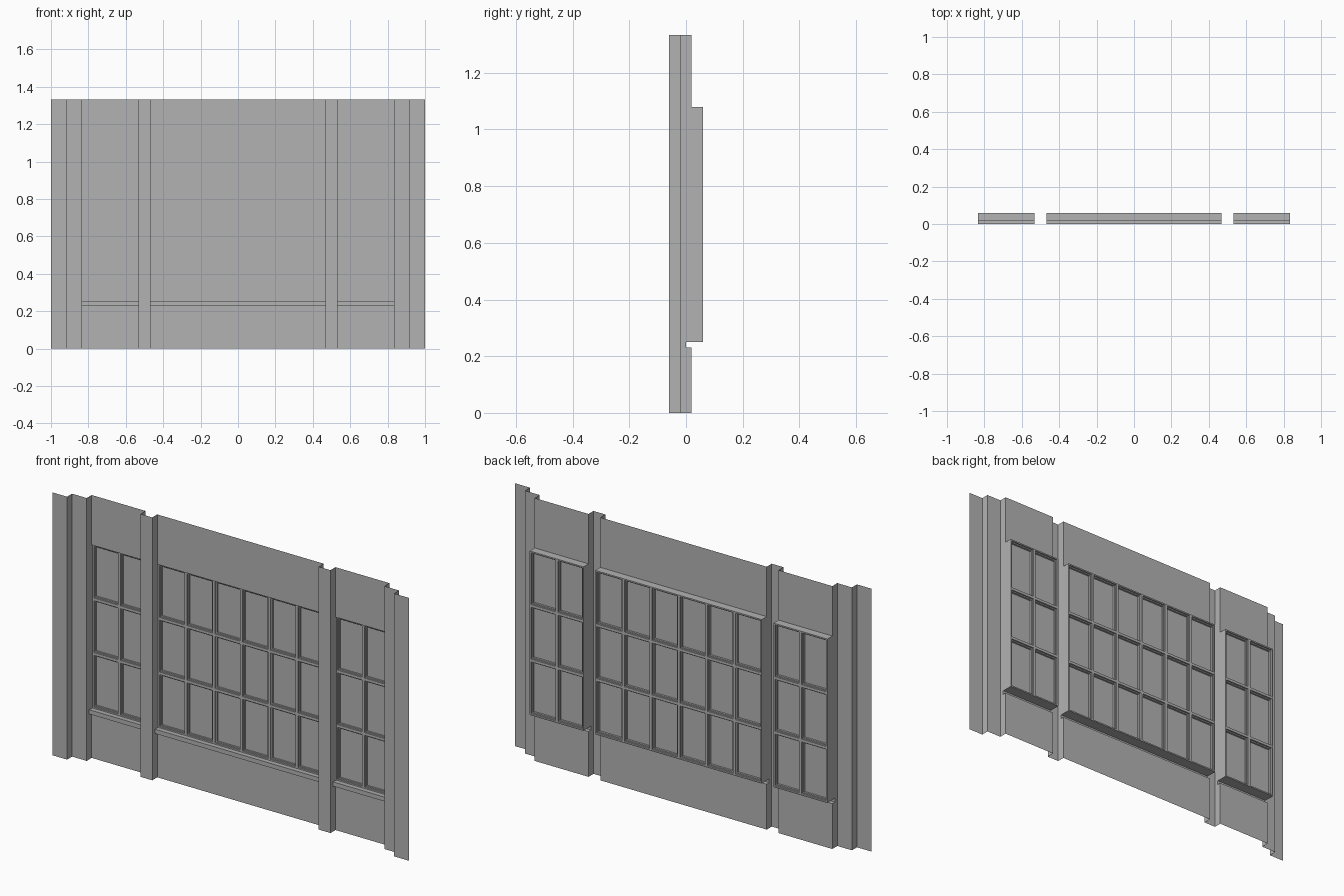
import bpy, bmesh
from mathutils import Vector

cube = bpy.data.objects.get("Cube")
if cube:
    bpy.data.objects.remove(cube, do_unlink=True)

grey = bpy.data.materials.new("plain_grey")
grey.use_nodes = True
grey.diffuse_color = (0.45, 0.45, 0.45, 1)
grey.node_tree.nodes["Principled BSDF"].inputs["Base Color"].default_value = grey.diffuse_color

HEIGHT = 1.333
WALL, STEP, FRONT, BACK = 0.02, -0.02, -0.06, 0.06   # depths in y
SILL_LOW, SILL_TOP, HEAD = 0.23, 0.25, 1.08
EDGE, SHOULDER, POST_OUT, POST_IN = 0.835, 0.917, 0.533, 0.467


def finish(name, bm):
    mesh = bpy.data.meshes.new(name)
    bm.to_mesh(mesh)
    bm.free()
    mesh.materials.append(grey)
    obj = bpy.data.objects.new(name, mesh)
    bpy.context.collection.objects.link(obj)


def sheet(bm, path, sweep):
    """Sweep an open path of points into a strip of quads."""
    sweep = Vector(sweep)
    low = [bm.verts.new(p) for p in path]
    high = [bm.verts.new(Vector(p) + sweep) for p in path]
    for i in range(len(path) - 1):
        bm.faces.new((low[i], low[i + 1], high[i + 1], high[i]))


def box(bm, x0, x1, y0, y1, z0, z1):
    verts = bmesh.ops.create_cube(bm, size=1)["verts"]
    for v in verts:
        v.co = ((x0 + x1) / 2 + v.co.x * (x1 - x0),
                (y0 + y1) / 2 + v.co.y * (y1 - y0),
                (z0 + z1) / 2 + v.co.z * (z1 - z0))


def return_face(bm, x, y_a, y_b):
    """Side of a post or trim, open where the hollow sill meets it."""
    for a, b, z0, z1 in ((STEP, 0, 0, HEIGHT), (0, WALL, 0, SILL_LOW),
                         (0, WALL, SILL_TOP, HEIGHT)):
        path = [(x, a, z0), (x, b, z0)]
        if y_a > y_b:
            path.reverse()
        sheet(bm, path, (0, 0, z1 - z0))


# Stepped trim at both ends
for side, s in (("right", -1), ("left", 1)):
    bm = bmesh.new()
    path = [(s * 1.0, FRONT, 0), (s * SHOULDER, FRONT, 0),
            (s * SHOULDER, STEP, 0), (s * EDGE, STEP, 0)]
    if s > 0:
        path.reverse()
    sheet(bm, path, (0, 0, HEIGHT))
    return_face(bm, s * EDGE, -s, s)
    finish(side + "_end_trim", bm)

# Hollow posts between the bays
for side, c in (("right", -0.5), ("left", 0.5)):
    bm = bmesh.new()
    half = (POST_OUT - POST_IN) / 2
    sheet(bm, [(c - half, STEP, 0), (c + half, STEP, 0)], (0, 0, HEIGHT))
    return_face(bm, c - half, 1, -1)
    return_face(bm, c + half, -1, 1)
    finish(side + "_post", bm)


def bay(name, x0, x1, columns, rows=3):
    width = (x1 - x0, 0, 0)
    back = (x0 - x1, 0, 0)

    # Lower wall with projecting sill
    bm = bmesh.new()
    sheet(bm, [(x1, WALL, 0), (x1, WALL, SILL_LOW), (x1, 0, SILL_LOW),
               (x1, 0, SILL_TOP + 0.002), (x1, BACK, SILL_TOP - 0.002)], back)
    finish(name + "_lower_wall_and_sill", bm)

    # Upper wall with window head
    bm = bmesh.new()
    sheet(bm, [(x1, BACK, HEAD), (x1, WALL, HEAD), (x1, WALL, HEIGHT)], back)
    finish(name + "_upper_wall", bm)

    # Window jambs
    bm = bmesh.new()
    rise = (0, 0, HEAD - SILL_TOP)
    sheet(bm, [(x0, WALL, SILL_TOP), (x0, BACK, SILL_TOP)], rise)
    sheet(bm, [(x1, BACK, SILL_TOP), (x1, WALL, SILL_TOP)], rise)
    finish(name + "_jambs", bm)

    # Panes
    bm = bmesh.new()
    sheet(bm, [(x0, 0.042, SILL_TOP), (x1, 0.042, SILL_TOP)], rise)
    finish(name + "_panes", bm)

    # Glazing bars: a deep core with a wider shallow bead
    bm = bmesh.new()
    for half, y0, y1 in ((0.007, 0.027, BACK), (0.013, 0.034, 0.052)):
        for i in range(columns + 1):
            x = x0 + (x1 - x0) * i / columns
            box(bm, max(x - half, x0), min(x + half, x1), y0, y1, SILL_TOP, HEAD)
        for j in range(rows + 1):
            z = SILL_TOP + (HEAD - SILL_TOP) * j / rows
            box(bm, x0, x1, y0, y1, max(z - half, SILL_TOP), min(z + half, HEAD))
    finish(name + "_glazing_bars", bm)


bay("right_bay", -EDGE, -POST_OUT, 2)
bay("middle_bay", -POST_IN, POST_IN, 6)
bay("left_bay", POST_OUT, EDGE, 2)
